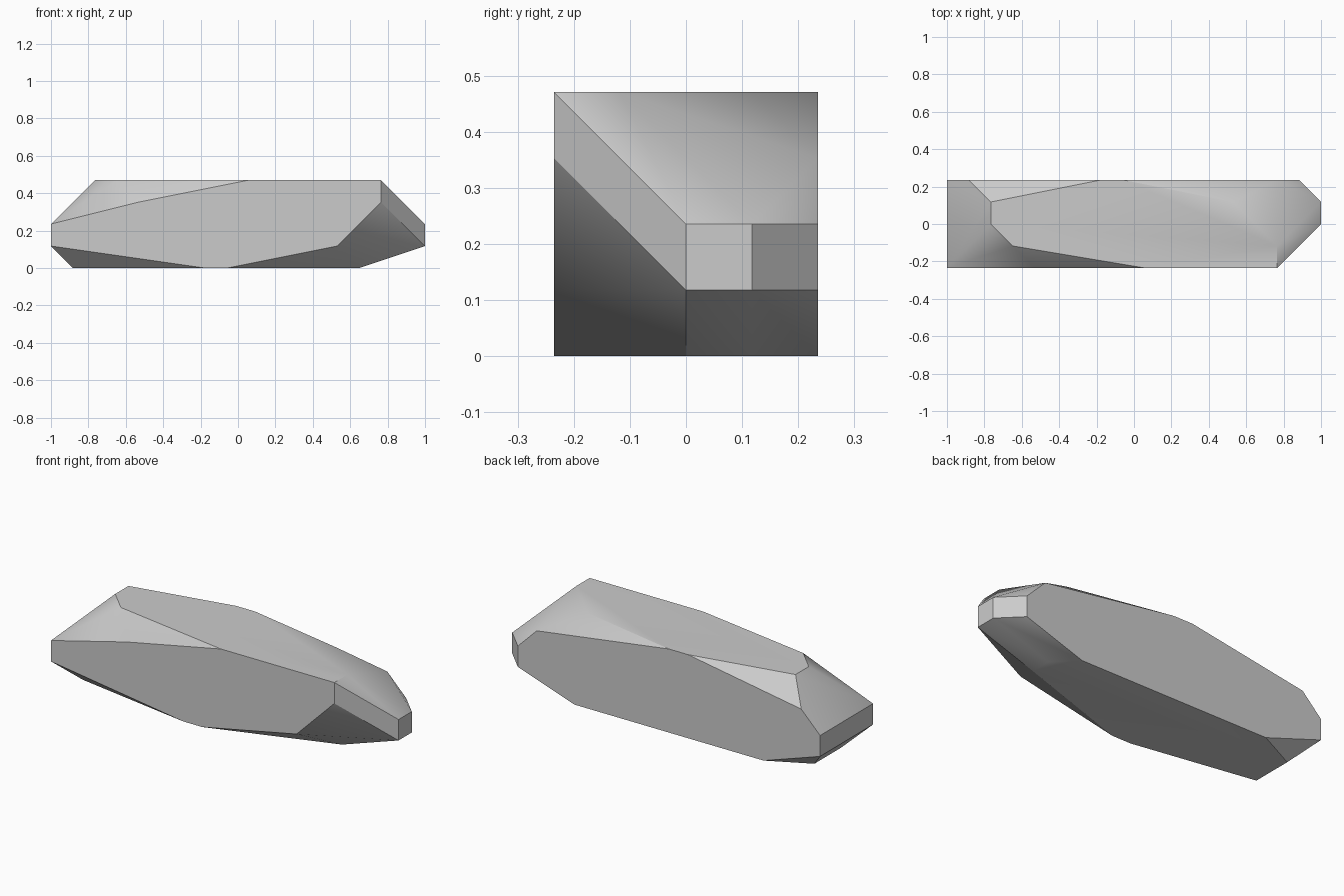
import bpy
import bmesh
import math

# Remove the default cube
default_cube = bpy.data.objects.get("Cube")
if default_cube:
    bpy.data.objects.remove(default_cube, do_unlink=True)

# The stone is carved from a block 17 steps long, 4 steps deep and 4 steps high
LENGTH_STEPS = 17
STEP = 2 / LENGTH_STEPS
HALF_DEPTH = 2
HEIGHT = 4


def make_material(name, color):
    material = bpy.data.materials.new(name)
    material.use_nodes = True
    material.diffuse_color = color
    shader = material.node_tree.nodes["Principled BSDF"]
    shader.inputs["Base Color"].default_value = color
    shader.inputs["Roughness"].default_value = 0.8
    return material


def to_world(along, depth, height):
    return ((along - LENGTH_STEPS / 2) * STEP, depth * STEP, height * STEP)


# Outlines of the flat facets on each side of the block, in steps
front_outline = [(0, 1), (0, 2), (4, 3), (9, 4), (15, 4),
                 (15, 3), (13, 1), (8, 0), (7, 0)]
back_outline = [(0, 1), (0, 2), (1, 3), (7, 4), (8, 4),
                (15, 3), (16, 2), (16, 1), (13, 0), (3, 0)]
top_corners = [(2, 1), (2, 0), (3, -1), (15, -1), (13, 1)]
bottom_corners = [(1, 1), (1, -1), (14, 0), (14, 1)]
end_corners = [(0, 1), (1, 1), (1, 2), (0, 2)]

corners = [to_world(along, -HALF_DEPTH, height) for along, height in front_outline]
corners += [to_world(along, HALF_DEPTH, height) for along, height in back_outline]
corners += [to_world(along, depth, HEIGHT) for along, depth in top_corners]
corners += [to_world(along, depth, 0) for along, depth in bottom_corners]
corners += [to_world(LENGTH_STEPS, depth, height) for depth, height in end_corners]

# Wrap the facets in a convex shell and merge coplanar triangles
shell = bmesh.new()
for corner in corners:
    shell.verts.new(corner)
bmesh.ops.convex_hull(shell, input=list(shell.verts))
bmesh.ops.dissolve_limit(
    shell,
    angle_limit=math.radians(0.5),
    verts=list(shell.verts),
    edges=list(shell.edges),
)
bmesh.ops.recalc_face_normals(shell, faces=list(shell.faces))

mesh = bpy.data.meshes.new("stone")
shell.to_mesh(mesh)
shell.free()
mesh.materials.append(make_material("stone grey", (0.6, 0.6, 0.6, 1)))

stone = bpy.data.objects.new("stone", mesh)
bpy.context.collection.objects.link(stone)

# Soft shading over shallow facets, crisp edges elsewhere
bpy.ops.object.select_all(action="DESELECT")
stone.select_set(True)
bpy.context.view_layer.objects.active = stone
bpy.ops.object.shade_smooth_by_angle(angle=math.radians(30))
